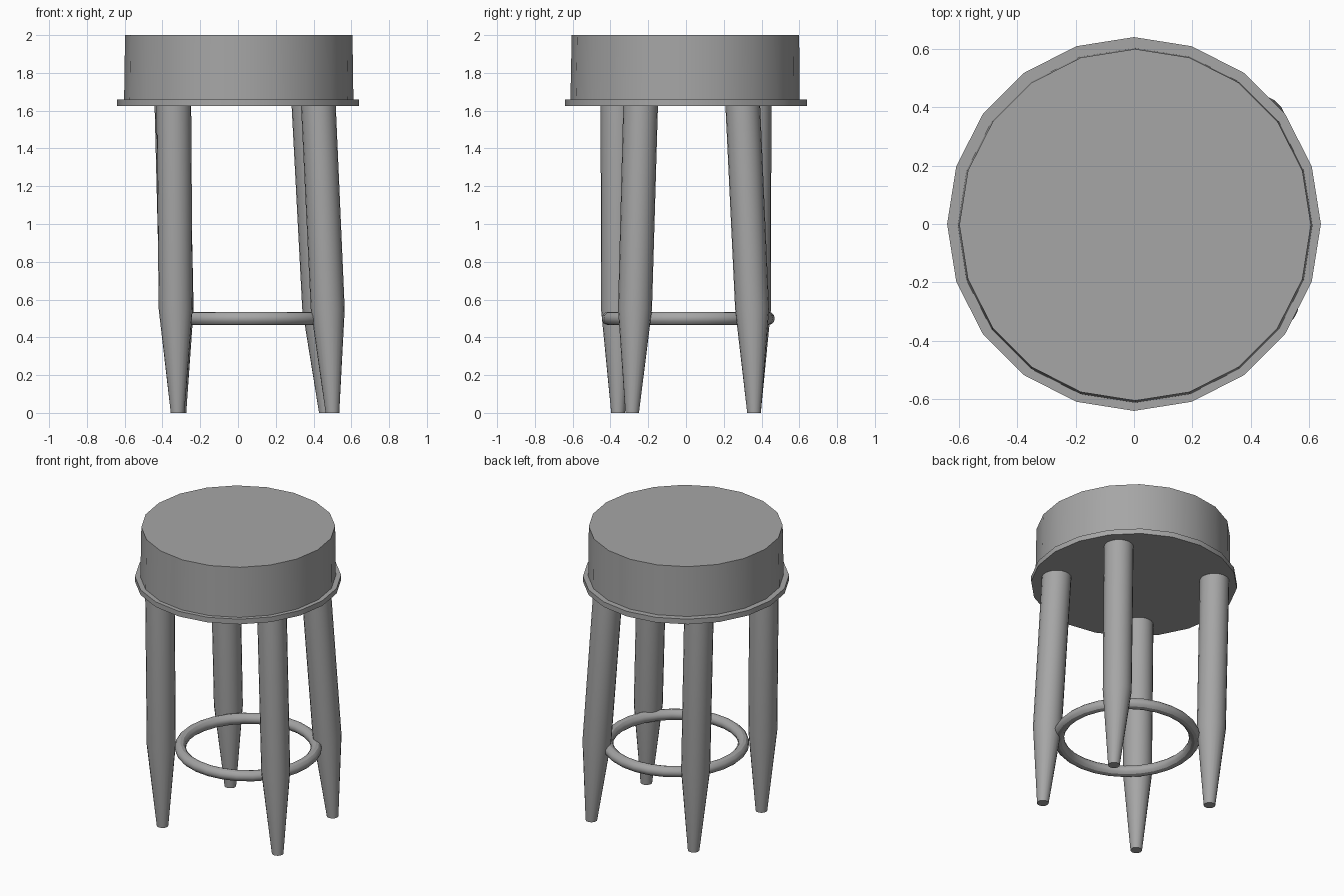
import bpy, bmesh, math
from mathutils import Vector

default = bpy.data.objects.get("Cube")
if default:
    bpy.data.objects.remove(default, do_unlink=True)

# Single plain colour
grey = bpy.data.materials.new("plain_grey")
grey.use_nodes = True
colour = (0.38, 0.38, 0.38, 1)
grey.diffuse_color = colour
grey.node_tree.nodes["Principled BSDF"].inputs["Base Color"].default_value = colour


def finish(obj):
    """Assign the colour and smooth the round sides, keeping rims sharp."""
    obj.data.materials.append(grey)
    bpy.ops.object.select_all(action="DESELECT")
    obj.select_set(True)
    bpy.context.view_layer.objects.active = obj
    bpy.ops.object.shade_smooth_by_angle(angle=math.radians(30))


def loft(name, sections, sides=20):
    """Capped round solid through (centre, radius) sections, bottom to top."""
    bm = bmesh.new()
    rings = []
    for centre, radius in sections:
        ring = []
        for i in range(sides):
            a = math.tau * i / sides
            ring.append(bm.verts.new(Vector(centre) + radius * Vector((math.cos(a), math.sin(a), 0))))
        rings.append(ring)
    for low, high in zip(rings, rings[1:]):
        for i in range(sides):
            j = (i + 1) % sides
            bm.faces.new((low[i], low[j], high[j], high[i]))
    bm.faces.new(rings[0][::-1])
    bm.faces.new(rings[-1])
    mesh = bpy.data.meshes.new(name)
    bm.to_mesh(mesh)
    bm.free()
    obj = bpy.data.objects.new(name, mesh)
    bpy.context.collection.objects.link(obj)
    finish(obj)


# Seat: thin base plate with a tall, barely tapered cushion
loft("seat_plate", [((0, 0, 1.625), 0.64), ((0, 0, 1.66), 0.64)])
loft("seat_cushion", [((0.004, -0.005, 1.655), 0.607), ((0.004, -0.003, 2), 0.602)])

# Legs: foot, widest point and top centres (x, y), slightly splayed
legs = {
    "front_left_leg": ((0.50, -0.285), (0.475, -0.27), (0.425, -0.24)),
    "back_left_leg": ((0.465, 0.36), (0.43, 0.35), (0.375, 0.30)),
    "front_right_leg": ((-0.32, -0.36), (-0.33, -0.36), (-0.34, -0.36)),
    "back_right_leg": ((-0.31, 0.36), (-0.325, 0.36), (-0.35, 0.36)),
}
for name, centres in legs.items():
    loft(name, [((*c, z), r) for c, z, r in
                zip(centres, (0, 0.55, 1.64), (0.036, 0.09, 0.092))])

# Footrest ring joining the legs
bpy.ops.mesh.primitive_torus_add(location=(0.07, 0.012, 0.5), major_radius=0.423,
                                 minor_radius=0.035, major_segments=28, minor_segments=12)
footrest = bpy.context.object
footrest.name = "footrest_ring"
finish(footrest)
